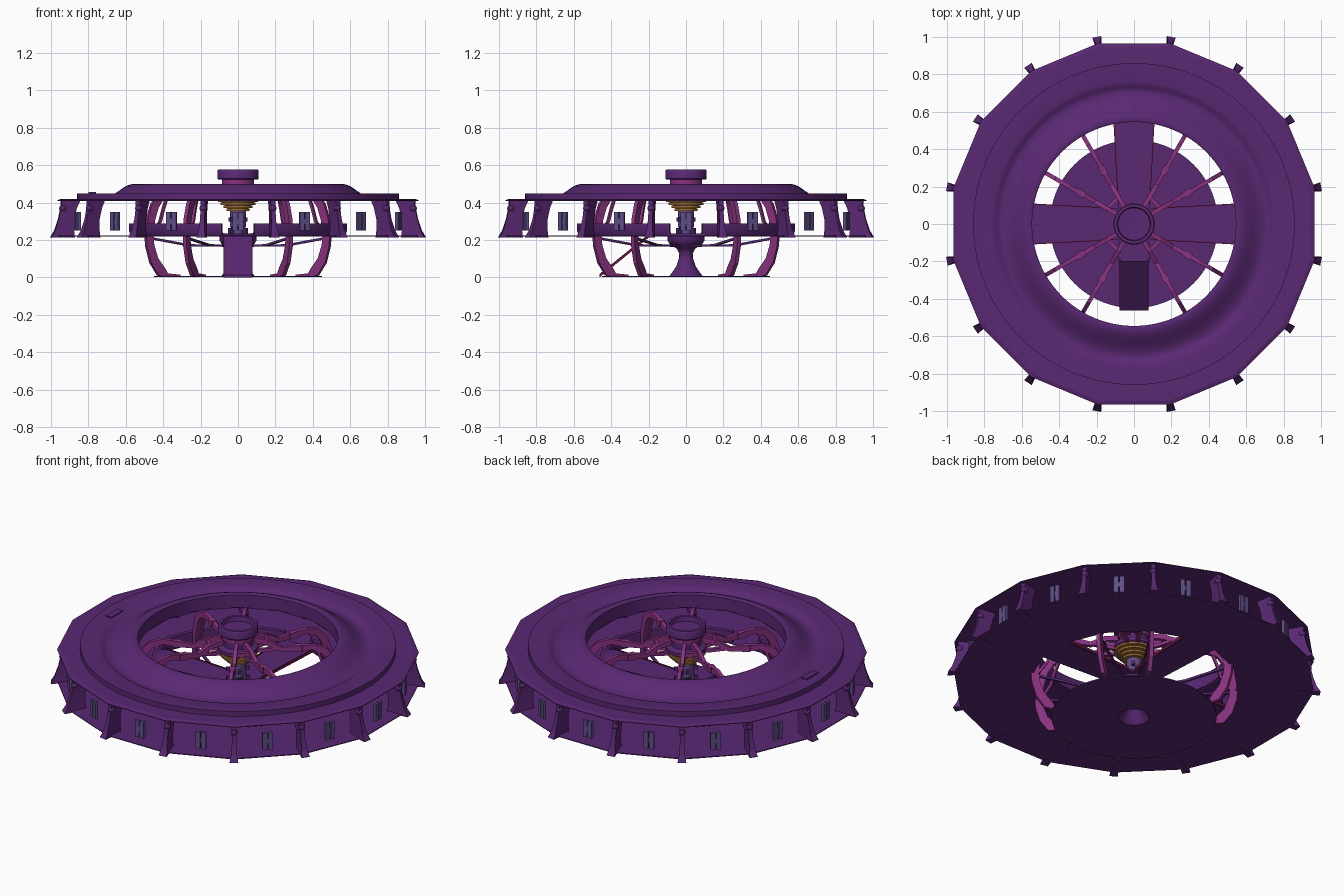
import bpy, bmesh, math
from mathutils import Matrix, Vector

if "Cube" in bpy.data.objects:
    bpy.data.objects.remove(bpy.data.objects["Cube"])


def mat(name, c):
    m = bpy.data.materials.new(name)
    m.diffuse_color = (*c, 1)
    m.use_nodes = True
    m.node_tree.nodes["Principled BSDF"].inputs["Base Color"].default_value = m.diffuse_color
    return m


PURPLE = mat("deep_purple", (0.100, 0.021, 0.170))
PINK = mat("magenta_strut", (0.250, 0.032, 0.215))
GOLD = mat("gold", (0.34, 0.15, 0.035))
LAV = mat("lavender_panel", (0.115, 0.075, 0.25))
RED = mat("dark_red_trim", (0.12, 0.008, 0.045))


def finish(bm, name, material, smooth=False):
    bmesh.ops.recalc_face_normals(bm, faces=bm.faces)
    me = bpy.data.meshes.new(name)
    bm.to_mesh(me)
    bm.free()
    ob = bpy.data.objects.new(name, me)
    bpy.context.collection.objects.link(ob)
    me.materials.append(material)
    if smooth:
        bpy.context.view_layer.objects.active = ob
        ob.select_set(True)
        bpy.ops.object.shade_smooth_by_angle(angle=math.radians(35))
        ob.select_set(False)
    return ob


def lathe(name, prof, material, seg=64, a0=0.0, a1=360.0, closed=True, smooth=True):
    """Revolve an (r, z) profile round z, fully or as an arc."""
    bm = bmesh.new()
    full = a1 - a0 >= 359.9
    n = seg if full else seg + 1
    rings = []
    for i in range(n):
        a = math.radians(a0 + (a1 - a0) * i / seg)
        rings.append([bm.verts.new((r * math.cos(a), r * math.sin(a), z)) for r, z in prof])
    k = len(prof)
    for i in range(seg):
        p, q = rings[i], rings[(i + 1) % n]
        for j in range(k if closed else k - 1):
            bm.faces.new((p[j], q[j], q[(j + 1) % k], p[(j + 1) % k]))
    if not full and closed:
        bm.faces.new(rings[0])
        bm.faces.new(rings[-1])
    bmesh.ops.remove_doubles(bm, verts=bm.verts, dist=1e-5)
    return finish(bm, name, material, smooth)


def loft(bm, sections):
    """Join equal-length point loops into a capped solid."""
    rows = [[bm.verts.new(p) for p in s] for s in sections]
    k = len(rows[0])
    for p, q in zip(rows, rows[1:]):
        for j in range(k):
            bm.faces.new((p[j], p[(j + 1) % k], q[(j + 1) % k], q[j]))
    bm.faces.new(rows[0])
    bm.faces.new(rows[-1])


def box(bm, c, s, rot=0.0):
    m = Matrix.Rotation(math.radians(rot), 4, 'Z') @ Matrix.Translation(c) @ Matrix.Diagonal((*s, 1))
    bmesh.ops.create_cube(bm, size=1, matrix=m)


def around(name, material, angles, build, smooth=False):
    """Build a part on the +x axis and repeat it at the given angles."""
    bm = bmesh.new()
    for a in angles:
        t = bmesh.new()
        build(t)
        bmesh.ops.rotate(t, verts=t.verts, cent=(0, 0, 0), matrix=Matrix.Rotation(math.radians(a), 3, 'Z'))
        me = bpy.data.meshes.new("tmp")
        t.to_mesh(me)
        t.free()
        bm.from_mesh(me)
        bpy.data.meshes.remove(me)
    return finish(bm, name, material, smooth)


def strip(bm, path, half):
    """Bar of rectangular section along (r, z, width) points in the radial plane."""
    secs = []
    for i, (r, z, w) in enumerate(path):
        a, b = path[max(i - 1, 0)], path[min(i + 1, len(path) - 1)]
        d = Vector((b[0] - a[0], b[1] - a[1])).normalized()
        nx, nz = -d.y * w / 2, d.x * w / 2
        secs.append([(r + nx, -half, z + nz), (r + nx, half, z + nz),
                     (r - nx, half, z - nz), (r - nx, -half, z - nz)])
    loft(bm, secs)


# Upper ring with raised inner lip and smooth channel
lathe("upper_ring", [(0.545, 0.42), (0.545, 0.495), (0.555, 0.5), (0.575, 0.498), (0.60, 0.488), (0.63, 0.468),
                     (0.66, 0.447), (0.69, 0.433), (0.715, 0.430), (0.73, 0.436), (0.745, 0.446),
                     (0.76, 0.45), (0.86, 0.45), (0.86, 0.42)], PURPLE, seg=96)

# Sixteen-sided upper rim deck and lower deck
lathe("upper_rim_deck", [(0.56, 0.412), (0.985, 0.410), (0.985, 0.414), (0.965, 0.420), (0.56, 0.420)],
      PURPLE, seg=16, a0=11.25, a1=371.25, smooth=False)
lathe("lower_deck", [(0.565, 0.219), (0.985, 0.219), (0.985, 0.224), (0.565, 0.224)],
      PURPLE, seg=16, a0=11.25, a1=371.25, smooth=False)

# Low wall round the opening, broken at each spoke
for i in range(4):
    lathe(f"opening_wall_{i + 1}", [(0.565, 0.222), (0.575, 0.222), (0.59, 0.25), (0.59, 0.29), (0.565, 0.29)],
          PURPLE, seg=16, a0=90 * i + 8.5, a1=90 * i + 81.5)

FINS = [11.25 + 22.5 * i for i in range(16)]
BAYS = [22.5 * i for i in range(16)]


# Flared pillars between the decks
def fin(bm):
    loft(bm, [[(ri, -hi, z), (ri, hi, z), (ro, ho, z), (ro, -ho, z)] for z, ri, ro, hi, ho in (
        (0.215, 0.89, 1.02, 0.008, 0.024), (0.25, 0.895, 1.0, 0.008, 0.017), (0.31, 0.895, 0.98, 0.008, 0.012),
        (0.37, 0.88, 0.967, 0.008, 0.012), (0.414, 0.86, 0.965, 0.008, 0.014))])


around("rim_fins", PURPLE, FINS, fin)
around("fin_knobs", PURPLE, FINS, lambda bm: bmesh.ops.create_icosphere(
    bm, subdivisions=2, radius=0.02, matrix=Matrix.Translation((0.955, 0, 0.37))), True)


# Paired upright panels in each bay
def panels(bm):
    for y in (-0.016, 0.016):
        box(bm, (0.93, y, 0.30), (0.016, 0.026, 0.10))
    box(bm, (0.93, 0, 0.30), (0.01, 0.05, 0.03))


around("bay_panels", LAV, BAYS, panels)


# Walkway spokes; the front one is cut short for the ramp
def spoke(r1):
    def build(bm):
        w = 0.08 + 0.025 * (r1 - 0.1) / 0.48
        loft(bm, [[(r, -h, 0.220), (r, h, 0.220), (r, h, 0.235), (r, -h, 0.235)]
                  for r, h in ((0.06, 0.08), (r1, w))])
    return build


def spoke_edges(bm):
    for s in (-1, 1):
        loft(bm, [[(r, s * h, 0.222), (r, s * (h + 0.006), 0.222), (r, s * (h + 0.006), 0.24), (r, s * h, 0.24)]
                  for r, h in ((0.11, 0.08), (0.57, 0.105))])


around("walkway_spokes", PURPLE, (0, 90, 180), spoke(0.58))
around("front_walkway", PURPLE, (270,), spoke(0.2))
around("walkway_edges", RED, (0, 90, 180), spoke_edges)
lathe("centre_floor", [(0.0, 0.22), (0.13, 0.22), (0.13, 0.236), (0.0, 0.236)], PURPLE, seg=8, a0=22.5, a1=382.5,
      smooth=False, closed=False)

# Entrance ramp
around("entrance_ramp", PURPLE, (270,), lambda bm: loft(bm, [
    [(r, -0.072, z - 0.012), (r, 0.072, z - 0.012), (r, 0.072, z), (r, -0.072, z)]
    for r, z in ((0.19, 0.235), (0.462, 0.013))]))


def ramp_edges(bm):
    for s in (-1, 1):
        loft(bm, [[(r, s * 0.072, z - 0.014), (r, s * 0.078, z - 0.014), (r, s * 0.078, z + 0.004),
                   (r, s * 0.072, z + 0.004)] for r, z in ((0.19, 0.235), (0.462, 0.015))])


around("ramp_edges", RED, (270,), ramp_edges)

# Ground disc and flared hollow pedestal
lathe("ground_disc", [(0.085, 0.002), (0.45, 0.002), (0.45, 0.009), (0.085, 0.009)], PURPLE)
lathe("pedestal", [(0.095, 0.002), (0.075, 0.025), (0.052, 0.06), (0.038, 0.10), (0.036, 0.13), (0.05, 0.155),
                   (0.085, 0.175), (0.10, 0.20), (0.10, 0.225), (0.0, 0.225), (0.0, 0.10), (0.03, 0.09),
                   (0.06, 0.035), (0.085, 0.002)], PURPLE, seg=40, closed=False)

# Curved ribs running from the hub over and down to the ground disc
RIBS = [30, 60, 120, 150, 210, 240, 300, 330]


def rib(bm):
    strip(bm, [(0.09, 0.485, 0.03), (0.16, 0.475, 0.03), (0.24, 0.435, 0.025), (0.33, 0.445, 0.035),
               (0.41, 0.455, 0.03), (0.475, 0.435, 0.04), (0.515, 0.385, 0.045), (0.54, 0.31, 0.045),
               (0.55, 0.23, 0.045), (0.545, 0.17, 0.045), (0.52, 0.09, 0.05), (0.475, 0.03, 0.055),
               (0.44, 0.012, 0.02), (0.36, 0.012, 0.006)], 0.011)
    # inner parallel strut
    strip(bm, [(0.43, 0.45, 0.014), (0.46, 0.37, 0.014), (0.48, 0.30, 0.014), (0.53, 0.23, 0.014)], 0.008)
    box(bm, (0.33, 0, 0.445), (0.045, 0.034, 0.035))
    # hub brace
    strip(bm, [(0.08, 0.42, 0.02), (0.14, 0.425, 0.02), (0.24, 0.44, 0.016)], 0.01)


around("curved_ribs", PINK, RIBS, rib)
around("lower_braces", PURPLE, RIBS, lambda bm: strip(bm, [(0.05, 0.17, 0.012), (0.30, 0.172, 0.012),
                                                          (0.54, 0.21, 0.012)], 0.007))
around("hub_brackets", PINK, (45, 135, 225, 315), lambda bm: box(bm, (0.16, 0, 0.465), (0.02, 0.11, 0.025)))

# Hub: open cup, collar, gold rings and core
lathe("hub_cup", [(0.0, 0.525), (0.106, 0.525), (0.11, 0.53), (0.11, 0.572), (0.106, 0.578), (0.09, 0.578),
                  (0.086, 0.55), (0.0, 0.548)], PURPLE, seg=40, closed=False)
lathe("hub_collar", [(0.0, 0.49), (0.085, 0.49), (0.085, 0.527), (0.0, 0.527)], PINK, seg=32, closed=False)
lathe("hub_body", [(0.0, 0.41), (0.09, 0.41), (0.11, 0.425), (0.11, 0.445), (0.08, 0.455), (0.08, 0.492),
                   (0.0, 0.492)], PURPLE, seg=32, closed=False)
for i, r in enumerate((0.062, 0.078, 0.094, 0.108)):
    z = 0.356 + 0.016 * i
    lathe(f"gold_ring_{i + 1}", [(0.0, z), (r, z), (r, z + 0.012), (r - 0.016, z + 0.017), (0.0, z + 0.017)],
          GOLD, seg=32, closed=False)
lathe("hub_core", [(0.0, 0.23), (0.03, 0.23), (0.03, 0.26), (0.042, 0.27), (0.042, 0.36), (0.0, 0.36)],
      LAV, seg=24, closed=False)
around("core_fittings", PURPLE, (45, 135, 225, 315), lambda bm: (
    box(bm, (0.055, 0, 0.25), (0.02, 0.02, 0.03)), box(bm, (0.05, 0, 0.31), (0.03, 0.016, 0.02))))

# Small hatch on the left of the ring
bm = bmesh.new()
box(bm, (-0.78, -0.06, 0.452), (0.04, 0.11, 0.008))
finish(bm, "ring_hatch", PURPLE)
